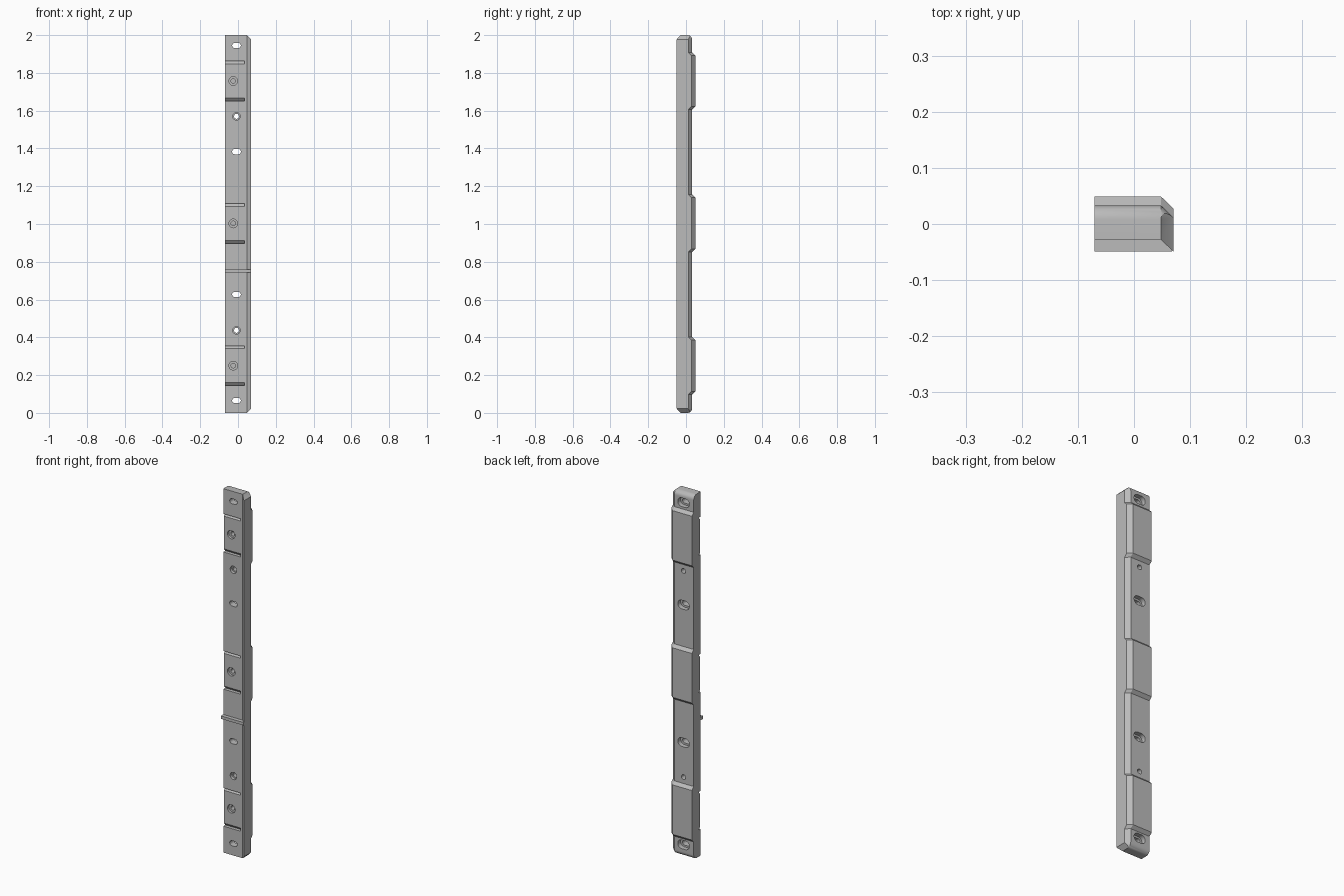
import bpy, bmesh, math

cube = bpy.data.objects.get("Cube")
if cube:
    bpy.data.objects.remove(cube, do_unlink=True)

grey = bpy.data.materials.new("plain grey")
grey.use_nodes = True
grey.diffuse_color = (0.5, 0.5, 0.5, 1)
grey.node_tree.nodes["Principled BSDF"].inputs["Base Color"].default_value = (0.5, 0.5, 0.5, 1)

FRONT, BACK, PAD = -0.028, 0.033, 0.049
FOLD = 0.021            # how far the right strip folds forward
STATIONS = (0.25, 1.003, 1.757)


def loft(name, rings):
    """Closed solid through matching rings of points."""
    bm = bmesh.new()
    loops = [[bm.verts.new(p) for p in ring] for ring in rings]
    n = len(loops[0])
    for a, b in zip(loops, loops[1:]):
        for i in range(n):
            j = (i + 1) % n
            bm.faces.new((a[i], a[j], b[j], b[i]))
    bm.faces.new(loops[0])
    bm.faces.new(loops[-1][::-1])
    bmesh.ops.recalc_face_normals(bm, faces=bm.faces)
    mesh = bpy.data.meshes.new(name)
    bm.to_mesh(mesh)
    bm.free()
    mesh.materials.append(grey)
    obj = bpy.data.objects.new(name, mesh)
    bpy.context.collection.objects.link(obj)
    return obj


def sweep_x(name, profile, path):
    """Sweep a (y, z) profile through (x, y shift) stops."""
    return loft(name, [[(x, y + dy, z) for y, z in profile] for x, dy in path])


def capsule_y(name, x, z, half, r, y0, y1):
    """Slot, or cylinder when half is zero, running along y."""
    outline = []
    for k in range(32):
        a = 2 * math.pi * (k + 0.5) / 32
        side = half if math.cos(a) > 0 else -half
        outline.append((x + side + r * math.cos(a), z + r * math.sin(a)))
    return loft(name, [[(px, y, pz) for px, pz in outline] for y in (y0, y1)])


def cut(target, cutter):
    cutter.hide_render = True
    mod = target.modifiers.new("cut", "BOOLEAN")
    mod.operation, mod.solver, mod.object = "DIFFERENCE", "EXACT", cutter
    bpy.context.view_layer.objects.active = target
    bpy.ops.object.modifier_apply(modifier=mod.name)
    bpy.data.objects.remove(cutter, do_unlink=True)


# Side profile: straight front, rounded back ends, three raised pads
R = 0.025
arc = [(BACK - R + R * math.sin(t), R - R * math.cos(t))
       for t in [math.pi / 2 * k / 8 for k in range(9)]]
profile = [(FRONT, 0)] + arc
for z in STATIONS:
    profile += [(BACK, z - 0.152), (PAD, z - 0.136), (PAD, z + 0.136), (BACK, z + 0.152)]
profile += [(y, 2 - z) for y, z in reversed(arc)] + [(FRONT, 2)]
bar = sweep_x("bar", profile, [(-0.07, 0), (0.048, 0), (0.07, -FOLD)])

# Bevelled outer corners at both ends
for end, s in ((0, 1), (2, -1)):
    corner = [(0.046, end - s * 0.002), (0.08, end - s * 0.002), (0.08, end + s * 0.032)]
    cut(bar, loft("corner_cutter", [[(x, y, z) for x, z in corner] for y in (-0.1, 0.1)]))

# Front seats: shallow pocket with a groove at each end, and a stepped blind hole
for z in STATIONS:
    half = [(-0.06, 0.105), (-0.01, 0.105), (-0.023, 0.09)]
    seat = [(y, z + h) for y, h in half] + [(y, z - h) for y, h in reversed(half)]
    cut(bar, sweep_x("seat_cutter", seat, [(-0.08, 0), (0.035, 0)]))
    cut(bar, capsule_y("bore_cutter", -0.025, z, 0, 0.023, -0.06, -0.01))
    cut(bar, capsule_y("pilot_cutter", -0.025, z, 0, 0.012, -0.06, 0.018))

# Through slots, widened at the back
for z in (0.065, 0.627, 1.383, 1.945):
    cut(bar, capsule_y("slot_cutter", -0.008, z, 0.009, 0.014, -0.06, 0.06))
    cut(bar, capsule_y("slot_bore_cutter", -0.008, z, 0.011, 0.024, 0.008, 0.06))

# Round through holes, widened at the front
for z in (0.437, 1.57):
    cut(bar, capsule_y("hole_cutter", -0.008, z, 0, 0.013, -0.06, 0.06))
    cut(bar, capsule_y("hole_bore_cutter", -0.008, z, 0, 0.02, -0.06, -0.012))

# Cross rib on the front, level with the folded lip
rib = sweep_x("cross_rib", [(-0.049, 0.743), (-0.02, 0.743), (-0.02, 0.759), (-0.049, 0.759)],
              [(-0.07, 0), (0.068, 0)])

for obj in (bar, rib):
    bpy.ops.object.select_all(action="DESELECT")
    obj.select_set(True)
    bpy.context.view_layer.objects.active = obj
    bpy.ops.object.shade_smooth_by_angle(angle=math.radians(30))
